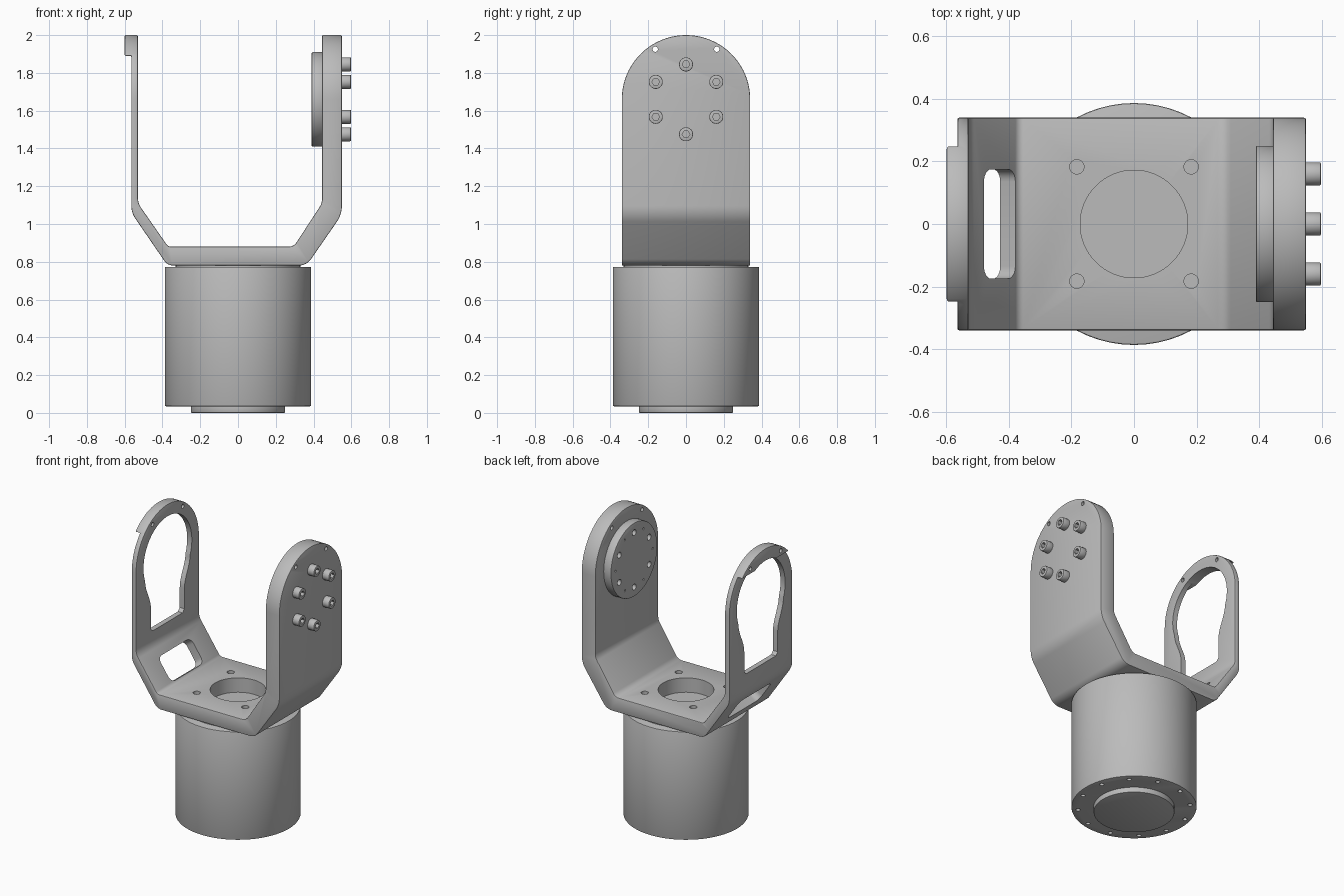
import bpy, bmesh, math
from mathutils import Matrix, Vector

cube = bpy.data.objects.get("Cube")
if cube:
    bpy.data.objects.remove(cube, do_unlink=True)

GREY = (0.5, 0.5, 0.5, 1)
metal = bpy.data.materials.new("grey_metal")
metal.use_nodes = True
metal.diffuse_color = GREY
metal.node_tree.nodes["Principled BSDF"].inputs["Base Color"].default_value = GREY

HALF = 0.34          # half the bracket depth
PIVOT = 1.66         # height of the pivot axis
TURN = {"x": Matrix.Rotation(math.pi / 2, 4, "Y"), "z": Matrix()}


def finish(name, bm):
    mesh = bpy.data.meshes.new(name)
    bmesh.ops.recalc_face_normals(bm, faces=bm.faces)
    bm.to_mesh(mesh)
    bm.free()
    mesh.materials.append(metal)
    ob = bpy.data.objects.new(name, mesh)
    bpy.context.collection.objects.link(ob)
    return ob


def cylinders(name, axis, radius, length, centres, sides=48):
    """One mesh of equal cylinders along an axis."""
    bm = bmesh.new()
    for c in centres:
        bmesh.ops.create_cone(bm, cap_ends=True, segments=sides, radius1=radius, radius2=radius,
                              depth=length, matrix=Matrix.Translation(c) @ TURN[axis])
    return finish(name, bm)


def prism(name, points, push):
    """Extrude a closed 3D outline by a vector."""
    bm = bmesh.new()
    face = bm.faces.new([bm.verts.new(p) for p in points])
    out = bmesh.ops.extrude_face_region(bm, geom=[face])
    bmesh.ops.translate(bm, vec=push, verts=[v for v in out["geom"] if isinstance(v, bmesh.types.BMVert)])
    return finish(name, bm)


def rounded(corners, steps=8):
    """Round the corners (u, v, radius) of a 2D outline with arcs."""
    pts = []
    for i, (u, v, r) in enumerate(corners):
        p = Vector((u, v))
        if not r:
            pts.append(p)
            continue
        a = (Vector(corners[i - 1][:2]) - p).normalized()
        b = (Vector(corners[(i + 1) % len(corners)][:2]) - p).normalized()
        half = a.angle(b) / 2
        centre = p + (a + b).normalized() * r / math.sin(half)
        s, e = p + a * r / math.tan(half) - centre, p + b * r / math.tan(half) - centre
        sweep = s.angle_signed(e)
        for k in range(steps + 1):
            pts.append(centre + Matrix.Rotation(-sweep * k / steps, 2) @ s)
    return pts


def apply(ob, kind, **settings):
    mod = ob.modifiers.new(kind, kind)
    for key, value in settings.items():
        setattr(mod, key, value)
    bpy.context.view_layer.objects.active = ob
    bpy.ops.object.modifier_apply(modifier=mod.name)


def combine(ob, tool, operation="DIFFERENCE"):
    apply(ob, "BOOLEAN", operation=operation, object=tool, solver="EXACT")
    bpy.data.objects.remove(tool, do_unlink=True)


def soften(ob, width):
    apply(ob, "BEVEL", width=width, segments=2, limit_method="ANGLE", angle_limit=math.radians(40))


def ring(x, radius, count, start=0.0):
    """Points around the pivot axis."""
    return [(x, radius * math.sin(start + math.tau * i / count),
             PIVOT + radius * math.cos(start + math.tau * i / count)) for i in range(count)]


# Bracket: U-shaped profile trimmed to round-topped arms
outline = rounded([
    (-0.60, 2.1, 0), (-0.60, 1.89, 0), (-0.565, 1.89, 0), (-0.565, 1.06, 0.12), (-0.373, 0.78, 0.06),
    (0.363, 0.78, 0.08), (0.55, 1.05, 0.15), (0.55, 2.1, 0), (0.445, 2.1, 0), (0.445, 1.11, 0.08),
    (0.295, 0.88, 0.05), (-0.37, 0.88, 0.03), (-0.53, 1.11, 0.10), (-0.53, 2.1, 0)])
bracket = prism("bracket", [(u, -HALF, v) for u, v in outline], (0, 2 * HALF, 0))
arch = [(HALF * math.cos(math.pi * i / 40), PIVOT + HALF * math.sin(math.pi * i / 40)) for i in range(41)]
arch = [(HALF, 0.5)] + arch + [(-HALF, 0.5)]
combine(bracket, prism("arch_trim", [(-1, y, z) for y, z in arch], (2, 0, 0)), "INTERSECT")
soften(bracket, 0.007)

# Keyhole window in the thin arm
R, NECK = 0.26, 0.18
side = [(NECK - 0.02, 1.20), (NECK, 1.22)]
for i in range(13):
    t = i / 12
    side.append((NECK + (0.242 - NECK) * t * t * (3 - 2 * t), 1.36 + 0.205 * t))
start = math.asin((1.565 - PIVOT) / R)
for i in range(1, 25):
    a = start + (math.pi / 2 - start) * i / 24
    side.append((R * math.cos(a), PIVOT + R * math.sin(a)))
keyhole = side + [(-y, z) for y, z in reversed(side[:-1])]
combine(bracket, prism("keyhole_cut", [(-0.8, y, z) for y, z in keyhole], (0.4, 0, 0)))

# Rounded slot square to the sloping web
along, across = Vector((0.571, 0, -0.821)), Vector((0.821, 0, 0.571))
middle = Vector((-0.43, 0, 0.966))
slot = rounded([(-0.088, -0.175, 0.04), (0.088, -0.175, 0.04), (0.088, 0.175, 0.04), (-0.088, 0.175, 0.04)], 6)
combine(bracket, prism("slot_cut", [middle + along * u + Vector((0, v, 0)) - across * 0.15 for u, v in slot],
                       across * 0.2))

# Holes in the base plate and the arm tips
combine(bracket, cylinders("bore_cut", "z", 0.172, 0.4, [(0, 0, 0.85)], 64))
corners = [(sx * 0.183, sy * 0.183, 0.85) for sx in (-1, 1) for sy in (-1, 1)]
combine(bracket, cylinders("plate_hole_cut", "z", 0.023, 0.4, corners, 24))
tips = [(x, y, 1.925) for x in (-0.56, 0.5) for y in (-0.163, 0.163)]
combine(bracket, cylinders("tip_hole_cut", "x", 0.014, 0.3, tips, 16))

# Output disc inside the thick arm, with two rings of holes
disc = cylinders("output_disc", "x", 0.25, 0.065, [(0.4225, 0, PIVOT)], 64)
soften(disc, 0.005)
combine(disc, cylinders("disc_hole_cut", "x", 0.02, 0.06, ring(0.39, 0.185, 6), 20))
combine(disc, cylinders("pin_hole_cut", "x", 0.007, 0.06, ring(0.39, 0.2, 6, math.pi / 6), 12))

# Socket-head bolts on the outer face
bolts = cylinders("arm_bolts", "x", 0.037, 0.055, ring(0.5705, 0.185, 6), 32)
soften(bolts, 0.004)
combine(bolts, cylinders("socket_cut", "x", 0.02, 0.05, ring(0.598, 0.185, 6), 6))

# Motor housing with a bolt circle underneath
housing = cylinders("motor_housing", "z", 0.387, 0.738, [(0, 0, 0.404)], 64)
soften(housing, 0.006)
circle = [(0.347 * math.cos(math.tau * (i + 0.5) / 12), 0.347 * math.sin(math.tau * (i + 0.5) / 12), 0.035)
          for i in range(12)]
combine(housing, cylinders("housing_hole_cut", "z", 0.014, 0.08, circle, 16))

# Seat under the plate and raised foot
seat = cylinders("mounting_seat", "z", 0.33, 0.02, [(0, 0, 0.772)], 64)
foot = cylinders("foot_disc", "z", 0.25, 0.05, [(0, 0, 0.025)], 64)
soften(foot, 0.005)

for ob in (bracket, disc, bolts, housing, seat, foot):
    bpy.ops.object.select_all(action="DESELECT")
    ob.select_set(True)
    bpy.context.view_layer.objects.active = ob
    bpy.ops.object.shade_smooth_by_angle(angle=math.radians(30))
